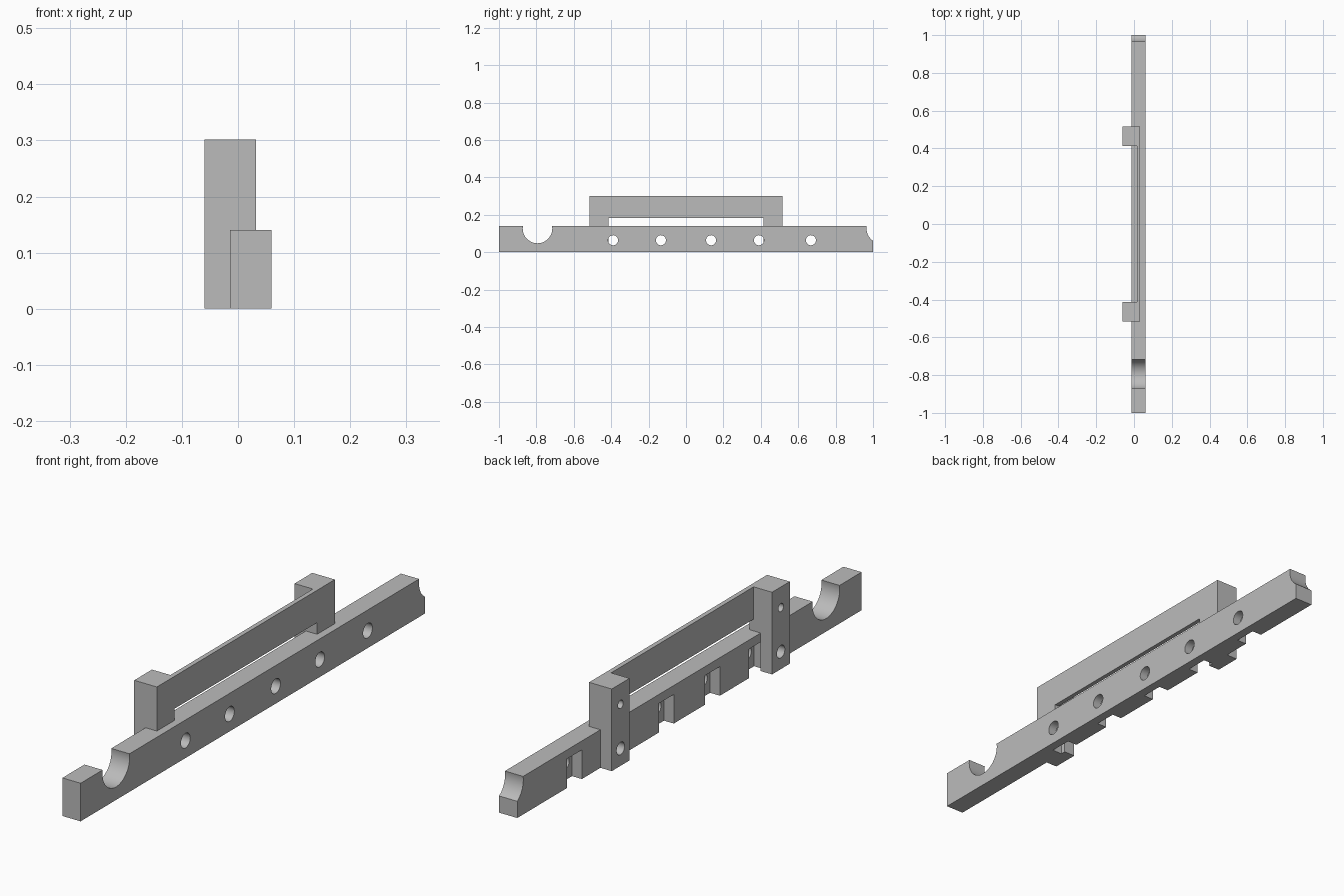
import bpy
from math import pi

if "Cube" in bpy.data.objects:
    bpy.data.objects.remove(bpy.data.objects["Cube"], do_unlink=True)

grey = bpy.data.materials.new("plain grey")
grey.use_nodes = True
colour = (0.5, 0.5, 0.5, 1)
grey.diffuse_color = colour
for node in grey.node_tree.nodes:
    if node.type == "BSDF_PRINCIPLED":
        node.inputs["Base Color"].default_value = colour


def box(name, x, y, z):
    """Box from three (low, high) ranges."""
    bpy.ops.mesh.primitive_cube_add(size=1, location=[sum(r) / 2 for r in (x, y, z)])
    ob = bpy.context.object
    ob.name = name
    ob.scale = [r[1] - r[0] for r in (x, y, z)]
    bpy.ops.object.transform_apply(location=True, rotation=True, scale=True)
    ob.data.materials.append(grey)
    return ob


def rod(x, y, z, radius, sides=32):
    """Cylinder along x, used as a drill."""
    bpy.ops.mesh.primitive_cylinder_add(
        vertices=sides, radius=radius, depth=x[1] - x[0],
        location=(sum(x) / 2, y, z), rotation=(0, pi / 2, 0))
    ob = bpy.context.object
    bpy.ops.object.transform_apply(location=True, rotation=True, scale=True)
    ob.data.materials.append(grey)
    return ob


def cut(target, cutter):
    """Subtract the cutter from the target, then discard it."""
    cutter.hide_render = True
    mod = target.modifiers.new("cut", "BOOLEAN")
    mod.operation = "DIFFERENCE"
    mod.solver = "EXACT"
    mod.object = cutter
    bpy.ops.object.select_all(action="DESELECT")
    bpy.context.view_layer.objects.active = target
    target.select_set(True)
    bpy.ops.object.modifier_apply(modifier=mod.name)
    bpy.data.objects.remove(cutter, do_unlink=True)


THROUGH = (-0.2, 0.2)
BACK, FACE = -0.014, 0.06        # rail sides in x
RAIL_TOP = 0.14
HOLE_Z = 0.064

# Long rail with round notches in its top edge
rail = box("rail", (BACK, FACE), (-1, 1), (0, RAIL_TOP))
for y in (-0.794, 1.044):
    cut(rail, rod(THROUGH, y, 0.127, 0.079, 64))

# Bolt holes, each with a nut slot open at the bottom of the rear side
for y in (-0.39, -0.134, 0.134, 0.39, 0.668):
    cut(rail, box("slot", (-0.1, BACK + 0.04), (y - 0.043, y + 0.043), (-0.1, 0.107)))
    cut(rail, rod(THROUGH, y, HOLE_Z, 0.027))

# Bracket: two posts behind the rail joined by a thin upper bar
END, INNER = 0.517, 0.414
bracket = box("bracket", (-0.06, 0.032), (-END, END), (0, 0.302))
cut(bracket, box("rail_space", (BACK, 0.2), (-1, 1), (-0.1, RAIL_TOP)))
cut(bracket, box("behind_bar", (-0.2, 0.015), (-INNER, INNER), (-0.1, 0.5)))
cut(bracket, box("below_bar", THROUGH, (-INNER, INNER), (-0.1, 0.183)))

# Screw holes in the rear of each post
for side in (-1, 1):
    y = side * (END + INNER) / 2
    cut(bracket, rod((-0.2, 0.1), y, HOLE_Z, 0.023))
    cut(bracket, rod((-0.2, 0.012), y, 0.226, 0.015))

# Smooth the curved walls and keep the edges sharp
for ob in (rail, bracket):
    bpy.ops.object.select_all(action="DESELECT")
    bpy.context.view_layer.objects.active = ob
    ob.select_set(True)
    bpy.ops.object.shade_smooth_by_angle(angle=pi / 6)
